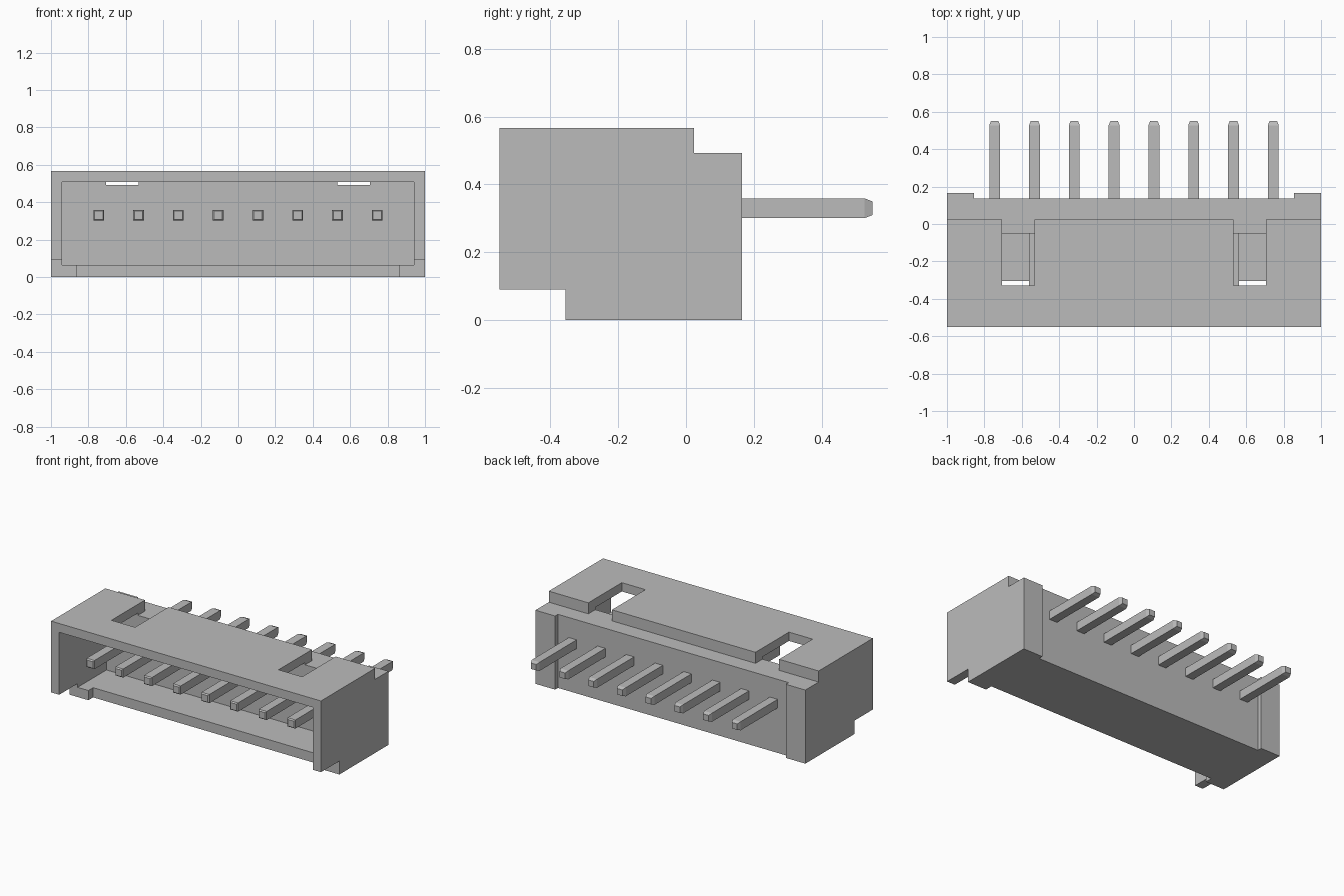
import bpy, bmesh

cube = bpy.data.objects.get("Cube")
if cube:
    bpy.data.objects.remove(cube, do_unlink=True)

# Single grey material
grey = bpy.data.materials.new("plain grey")
grey.use_nodes = True
grey.diffuse_color = (0.5, 0.5, 0.5, 1)
bsdf = next(n for n in grey.node_tree.nodes if n.type == 'BSDF_PRINCIPLED')
bsdf.inputs["Base Color"].default_value = (0.5, 0.5, 0.5, 1)


def finish(name, bm):
    bmesh.ops.recalc_face_normals(bm, faces=bm.faces[:])
    mesh = bpy.data.meshes.new(name)
    bm.to_mesh(mesh)
    bm.free()
    mesh.materials.append(grey)
    obj = bpy.data.objects.new(name, mesh)
    bpy.context.collection.objects.link(obj)
    return obj


def extrude_x(name, profile, x0, x1):
    """Extrude a (y, z) outline from x0 to x1."""
    bm = bmesh.new()
    face = bm.faces.new([bm.verts.new((x0, y, z)) for y, z in profile])
    out = bmesh.ops.extrude_face_region(bm, geom=[face])
    moved = [v for v in out["geom"] if isinstance(v, bmesh.types.BMVert)]
    bmesh.ops.translate(bm, verts=moved, vec=(x1 - x0, 0, 0))
    return finish(name, bm)


def box(name, x0, x1, y0, y1, z0, z1):
    return extrude_x(name, [(y0, z0), (y1, z0), (y1, z1), (y0, z1)], x0, x1)


# Housing: stepped side outline across the full width
housing = extrude_x("housing", [
    (-0.55, 0.09), (-0.355, 0.09), (-0.355, 0), (0.165, 0),
    (0.165, 0.493), (0.024, 0.493), (0.024, 0.567), (-0.55, 0.567)], -1, 1)

# Cutters: socket cavity, floor front recess, rear recess, two latch slots
cutters = [
    box("cavity_cutter", -0.94, 0.94, -0.7, -0.05, 0.065, 0.508),
    box("floor_cutter", -0.86, 0.86, -0.7, -0.305, -0.1, 0.3),
    box("rear_cutter", -0.855, 0.855, 0.135, 0.4, -0.1, 0.7),
    box("left_slot_cutter", 0.532, 0.707, -0.33, 0.1, 0.493, 0.7),
    box("right_slot_cutter", -0.707, -0.532, -0.33, 0.1, 0.493, 0.7),
]
for c in cutters:
    c.hide_render = True
    mod = housing.modifiers.new(c.name, 'BOOLEAN')
    mod.operation = 'DIFFERENCE'
    mod.solver = 'EXACT'
    mod.object = c

# Bake the cuts and drop the cutters
bpy.context.view_layer.update()
deps = bpy.context.evaluated_depsgraph_get()
baked = bpy.data.meshes.new_from_object(housing.evaluated_get(deps))
housing.modifiers.clear()
housing.data = baked
for c in cutters:
    bpy.data.objects.remove(c, do_unlink=True)


# Pins: square bars with tapered ends
def pin(name, x, z=0.33, r=0.029):
    bm = bmesh.new()
    rings = []
    for y, s in ((-0.505, r - 0.007), (-0.497, r), (0.527, r), (0.55, r - 0.009)):
        rings.append([bm.verts.new((x + sx * s, y, z + sz * s))
                      for sx, sz in ((-1, -1), (1, -1), (1, 1), (-1, 1))])
    for a, b in zip(rings, rings[1:]):
        for i in range(4):
            j = (i + 1) % 4
            bm.faces.new((a[i], a[j], b[j], b[i]))
    bm.faces.new(rings[0])
    bm.faces.new(rings[-1])
    return finish(name, bm)


for i in range(8):
    pin(f"pin_{i + 1}", (i - 3.5) * 0.2128)
